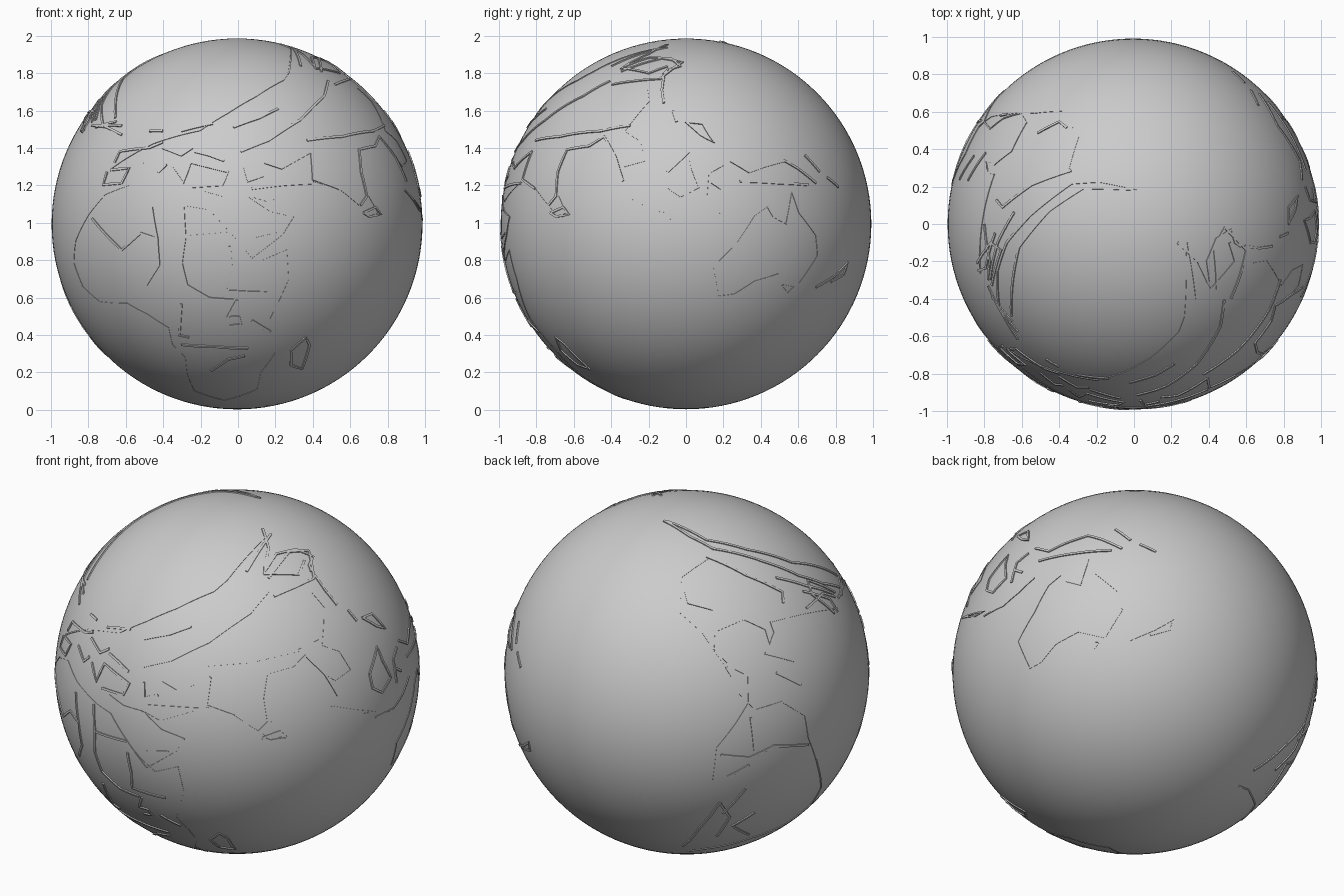
import bpy, bmesh, math
from mathutils import Vector

if "Cube" in bpy.data.objects:
    bpy.data.objects.remove(bpy.data.objects["Cube"])

R = 0.991
CENTRE = Vector((-0.005, 0.0, 0.994))


def view(azimuth, elevation):
    """Right, up and outward axes of a viewing direction."""
    a, e = math.radians(azimuth), math.radians(elevation)
    n = Vector((math.cos(a) * math.cos(e), math.sin(a) * math.cos(e), math.sin(e)))
    r = Vector((-math.sin(a), math.cos(a), 0))
    return r, n.cross(r), n


FRONT, RIGHT, TOP, BACK = view(-90, 0), view(0, 0), view(-90, 90), view(130, 25)


def lift(axes, p):
    """Project a point given in hundredths of a view plane onto the unit sphere."""
    u, v = p[0] / 100, p[1] / 100
    m = math.hypot(u, v)
    if m > 0.995:
        u, v = u * 0.995 / m, v * 0.995 / m
    return (axes[0] * u + axes[1] * v + axes[2] * math.sqrt(1 - u * u - v * v)).normalized()


def ridge(bm, pts, width, height):
    """Box-section strip following the sphere."""
    line = [pts[0]]
    for a, b in zip(pts, pts[1:]):
        n = max(1, math.ceil((a - b).length / 0.06))
        line += [a.lerp(b, i / n).normalized() for i in range(1, n + 1)]
    rows = []
    for i, p in enumerate(line):
        t = line[min(i + 1, len(line) - 1)] - line[max(i - 1, 0)]
        s = p.cross(t).normalized() * width / 2
        lo, hi = p * (R - 0.008), p * (R + height)
        rows.append([bm.verts.new(CENTRE + c) for c in (lo - s, hi - s, hi + s, lo + s)])
    for a, b in zip(rows, rows[1:]):
        for k in range(4):
            bm.faces.new((a[k], a[(k + 1) % 4], b[(k + 1) % 4], b[k]))
    bm.faces.new(rows[0])
    bm.faces.new(rows[-1][::-1])


def outline(name, axes, paths, width=0.013, height=0.006):
    bm = bmesh.new()
    for path in paths:
        ridge(bm, [lift(axes, p) for p in path], width, height)
    bmesh.ops.recalc_face_normals(bm, faces=bm.faces)
    me = bpy.data.meshes.new(name)
    bm.to_mesh(me)
    bm.free()
    bpy.context.collection.objects.link(bpy.data.objects.new(name, me))


THIN = dict(width=0.005, height=0.002)

# Globe ball
bpy.ops.mesh.primitive_uv_sphere_add(segments=128, ring_count=64, radius=R, location=CENTRE)
bpy.context.object.name = "globe"
bpy.ops.object.shade_smooth()

# Africa and Arabia
outline("africa_coast", FRONT, [
    [(-71, 16), (-80, 5), (-87, -9), (-88, -21), (-83, -34), (-74, -42), (-59, -43), (-48, -49),
     (-37, -56), (-35, -65), (-28, -72), (-27, -81), (-23, -90), (-7, -95), (11, -89), (13, -80),
     (21, -69), (21, -60), (18, -51), (28, -30), (27, -14), (13, -20), (4, -13), (-9, 0), (-16, 8)],
    [(-71, 16), (-58, 21), (-46, 15), (-28, 10), (-16, 8)]], **THIN)
outline("africa_borders", FRONT, [
    [(-78, 3), (-62, -14), (-52, -5), (-43, -8), (-42, -22), (-49, -33)],
    [(-46, 9), (-43, -8)],
    [(-29, 9), (-28, -7), (-30, -21), (-27, -33), (-15, -40), (-2, -41)],
    [(-28, -7), (-4, -5)], [(-4, -12), (-3, -25), (-5, -36), (16, -37)],
    [(-30, -43), (-31, -60), (-26, -61)], [(-30, -65), (-12, -66), (6, -67)],
    [(-14, -79), (-5, -73), (4, -71)],
    [(0, -41), (-5, -50), (1, -50), (2, -54), (-4, -55)], [(8, -52), (18, -58)]])
outline("madagascar", FRONT, [[(29, -76), (29, -68), (37, -61), (39, -65), (35, -78), (29, -76)]])
outline("arabia", FRONT, [
    [(-16, 8), (-3, -6), (8, -19), (25, -6), (31, 4), (18, 7), (6, 15)],
    [(9, -8), (22, -5)], [(-18, 18), (-7, 15), (6, 15)]], width=0.009, height=0.004)

# Europe and western Asia
outline("europe", FRONT, [
    [(-47, 50), (-40, 50)], [(-30, 50), (-13, 54)],
    [(-70, 28), (-72, 21), (-62, 22), (-58, 30), (-68, 29)],
    [(-66, 33), (-63, 39), (-47, 41), (-40, 44)], [(-50, 33), (-42, 28), (-38, 32)],
    [(-35, 30), (-29, 22), (-25, 33), (-5, 28), (-8, 21), (-24, 20)],
    [(-23, 39), (-15, 37), (-7, 34)], [(4, 31), (6, 23), (14, 26)],
    [(-78, 53), (-70, 52), (-62, 48)], [(-40, 41), (-30, 37), (-24, 41)]])
outline("west_asia_borders", FRONT, [
    [(2, 39), (17, 45), (34, 56), (47, 69), (49, 77)],
    [(15, 33), (24, 30), (40, 39)], [(40, 39), (41, 24), (55, 19)],
    [(8, 19), (24, 21), (40, 22)], [(-2, 52), (12, 57), (22, 62)]])
outline("south_asia_coast", FRONT, [
    [(7, 15), (17, 12), (41, 23), (55, 19), (66, 10), (72, 4), (76, 6), (71, 15)]], **THIN)
outline("arctic_coast", TOP, [
    [(24, -10), (29, -15), (28, -50), (25, -58)], [(25, -58), (10, -72), (-5, -80)],
    [(-5, -80), (-20, -84), (-45, -78), (-68, -67)]], width=0.008, height=0.004)

# Eastern Asia
outline("east_asia", RIGHT, [
    [(-74, 10), (-70, 15), (-69, 28), (-64, 40), (-52, 42), (-44, 47), (-38, 36), (-34, 23)],
    [(-81, 45), (-68, 47), (-46, 50), (-30, 53)],
    [(-73, 6), (-66, 9), (-63, 5), (-70, 4), (-73, 6)]])
outline("china_coast", RIGHT, [
    [(-38, 36), (-33, 31), (-22, 34), (-25, 45), (-33, 50), (-20, 66), (-21, 73)]], **THIN)
outline("siberian_coast", TOP, [
    [(24, -10), (35, -20), (42, -35), (40, -20), (45, -8), (53, -3), (55, -10), (58, -12)],
    [(52, -10), (55, -20), (42, -35)], [(60, -12), (68, -13), (75, -12)]])
outline("north_east_islands", RIGHT, [
    [(-40, 75), (-27, 77), (-14, 78), (-2, 87), (-13, 89), (-35, 82)], [(-10, 95), (-40, 85)]])

# Island chains
outline("south_east_islands", RIGHT, [
    [(-10, 28), (2, 39), (3, 31), (7, 20), (-3, 15), (-10, 20), (-10, 28)],
    [(12, 15), (13, 28), (20, 32)], [(13, 23), (19, 19)],
    [(-7, 61), (-5, 55)], [(0, 55), (8, 48), (15, 44), (9, 54), (0, 55)],
    [(24, 34), (34, 28), (42, 31), (53, 34), (60, 30), (70, 22)],
    [(29, 23), (50, 22), (66, 21)], [(64, 37), (72, 28)], [(76, 25), (82, 20)]])
outline("southern_arc_islands", RIGHT, [
    [(-39, 18), (-25, 12), (-10, 6), (-20, 8), (-39, 18)],
    [(-10, 3), (7, 2), (18, 6)], [(18, 6), (28, 12)]], width=0.008, height=0.004)

# Australia and New Zealand
outline("australia", RIGHT, [
    [(18, -39), (15, -23), (28, -10), (37, 4), (44, 9), (47, 4), (54, 0), (57, 17), (61, 6),
     (70, -6), (71, -17), (61, -32), (50, -27), (37, -31), (26, -38), (18, -39)],
    [(52, -33), (58, -34), (55, -37), (52, -33)]], width=0.006, height=0.003)
outline("new_zealand", RIGHT, [[(70, -34), (80, -28), (87, -21), (85, -27), (78, -31)]])

# North America
outline("north_america_west_coast", BACK, [
    [(10, 63), (-8, 52), (-10, 33), (2, 21), (8, 11), (14, 2), (21, -13), (26, -18)]], **THIN)
outline("north_america_gulf", BACK, [
    [(26, -18), (26, -3), (17, 2), (8, 12), (9, 22), (25, 28), (37, 22), (39, 14), (42, 20),
     (40, 26), (60, 30), (80, 32)]], width=0.008, height=0.004)
outline("north_america_lines", BACK, [
    [(80, 30), (76, 37), (60, 42)], [(7, 63), (28, 52), (48, 42), (48, 36)],
    [(-6, 44), (-5, 38), (8, 34)], [(-12, 83), (8, 72), (30, 66), (55, 58), (82, 50)],
    [(45, 50), (62, 45), (78, 40)], [(36, 9), (53, 4)], [(42, -2), (56, -9)],
    [(14, 2), (17, -3)]])
outline("canadian_arctic", TOP, [
    [(2, 19), (-18, 23), (-33, 22), (-55, 5), (-68, -10), (-73, -25), (-72, -45), (-62, -58)],
    [(-80, 0), (-77, -20), (-78, -30)]])
outline("north_atlantic_islands", FRONT, [
    [(-84, 50), (-77, 64), (-71, 69), (-76, 56)], [(-76, 52), (-65, 55)]])

# South America
outline("south_america_coast", BACK, [
    [(26, -18), (30, -22), (45, -18), (58, -26), (60, -38), (66, -54), (69, -66), (64, -75),
     (50, -85), (30, -92), (5, -97), (-5, -98)],
    [(26, -18), (18, -30), (8, -42), (6, -60), (10, -72)]], width=0.008, height=0.004)
outline("south_america_borders", BACK, [
    [(10, -72), (0, -85), (-8, -95)],
    [(10, -46), (26, -48), (40, -42), (60, -42)], [(27, -26), (29, -44)],
    [(14, -58), (26, -52)], [(12, -78), (24, -65)], [(30, -78), (18, -85), (28, -90)],
    [(10, -72), (16, -80), (10, -90)]])
